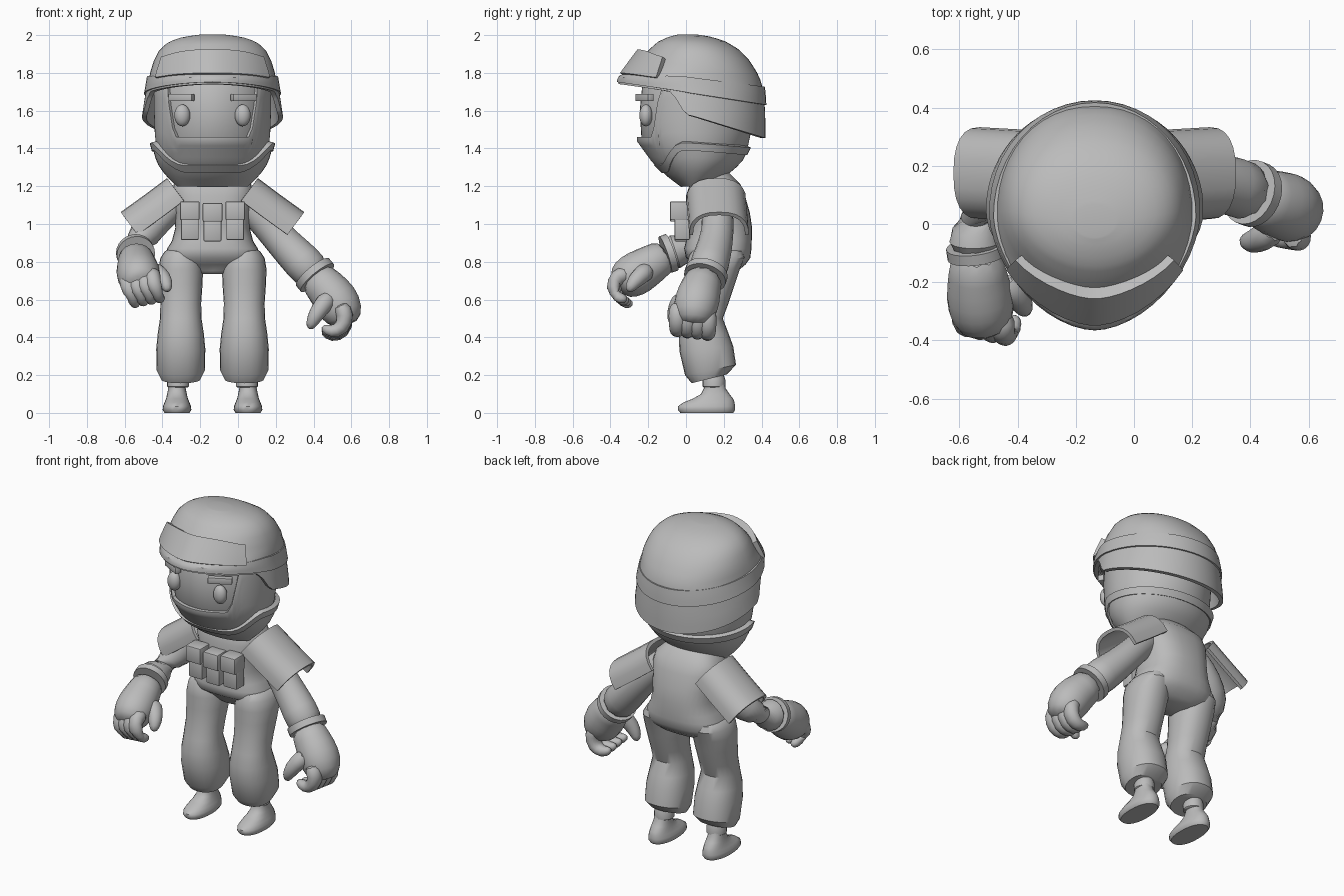
import bpy, bmesh, math
from mathutils import Vector

CX = -0.135   # centre line of the body

if "Cube" in bpy.data.objects:
    bpy.data.objects.remove(bpy.data.objects["Cube"], do_unlink=True)

grey = bpy.data.materials.new("plain grey")
grey.use_nodes = True
grey.diffuse_color = (0.5, 0.5, 0.5, 1)
grey.node_tree.nodes["Principled BSDF"].inputs["Base Color"].default_value = (0.5, 0.5, 0.5, 1)


def finish(name, bm, thick=0, subdiv=0, bevel=0, angle=38):
    """Turn a bmesh into a named, smoothed object."""
    bmesh.ops.recalc_face_normals(bm, faces=bm.faces)
    mesh = bpy.data.meshes.new(name)
    bm.to_mesh(mesh)
    bm.free()
    mesh.materials.append(grey)
    ob = bpy.data.objects.new(name, mesh)
    bpy.context.collection.objects.link(ob)
    bpy.ops.object.select_all(action='DESELECT')
    bpy.context.view_layer.objects.active = ob
    ob.select_set(True)
    if thick:
        mod = ob.modifiers.new("thickness", 'SOLIDIFY')
        mod.thickness, mod.offset = thick, 0
    if bevel:
        mod = ob.modifiers.new("soft edge", 'BEVEL')
        mod.width, mod.segments = bevel, 2
    if subdiv:
        ob.modifiers.new("round", 'SUBSURF').levels = subdiv
    for mod in list(ob.modifiers):
        bpy.ops.object.modifier_apply(modifier=mod.name)
    bpy.ops.object.shade_smooth_by_angle(angle=math.radians(angle))
    return ob


def skin(bm, rings, closed=True):
    for a, b in zip(rings, rings[1:]):
        n = len(a)
        for i in range(n if closed else n - 1):
            j = (i + 1) % n
            bm.faces.new((a[i], a[j], b[j], b[i]))


def sample(prof, z):
    """Interpolate half width, front and back of a profile at a height."""
    z = min(max(z, prof[0][0]), prof[-1][0])
    for a, b in zip(prof, prof[1:]):
        if z <= b[0]:
            t = (z - a[0]) / (b[0] - a[0])
            return [u + (v - u) * t for u, v in zip(a[1:], b[1:])]


def shell(name, prof, lo=None, hi=None, rows=None, cols=48, back=2, front=2, cx=CX,
          off=0, thick=0, arc=(0, 360), ease=False, angle=38, tilt=0):
    """Oval loft; lo and hi give its edge heights for a direction (c, s)."""
    bm = bmesh.new()
    full = arc[1] - arc[0] == 360
    steps = [r[0] for r in prof] if rows is None else range(rows + 1)
    rings = []
    for step in steps:
        ring = []
        for i in range(cols):
            a = math.radians(arc[0] + (arc[1] - arc[0]) * i / (cols if full else cols - 1))
            c, s = math.cos(a), math.sin(a)
            z = step
            if rows is not None:
                t = math.sin(step / rows * math.pi / 2) if ease else step / rows
                z = lo(c, s) + (hi(c, s) - lo(c, s)) * t
            hx, yf, yb = sample(prof, z)
            e = 2 / (back if s > 0 else front)
            x = math.copysign(abs(c) ** e, c) * (hx + off)
            y = math.copysign(abs(s) ** e, s) * ((yb - yf) / 2 + off)
            z += tilt * y * max(0, 1 - (z - prof[0][0]) / .25)
            ring.append(bm.verts.new((cx + x, (yf + yb) / 2 + y, z)))
        rings.append(ring)
    skin(bm, rings, full)
    if not thick:
        bm.faces.new(rings[0])
    if full and (not thick or ease):
        bm.faces.new(rings[-1])
    return finish(name, bm, thick, angle=angle)


def tube(name, pts, sides=10, subdiv=1):
    """Round limb through points (x, y, z, radius)."""
    bm = bmesh.new()
    rings = []
    ps = [Vector(p[:3]) for p in pts]
    for i, p in enumerate(ps):
        d = (ps[min(i + 1, len(ps) - 1)] - ps[max(i - 1, 0)]).normalized()
        u = d.cross(Vector((0.3, 1, 0.2))).normalized() if abs(d.y) < 0.7 else d.cross(Vector((1, 0, 0))).normalized()
        v = d.cross(u)
        r = pts[i][3]
        rings.append([bm.verts.new(p + r * (math.cos(k * math.tau / sides) * u + math.sin(k * math.tau / sides) * v))
                      for k in range(sides)])
    skin(bm, rings)
    bm.faces.new(rings[0])
    bm.faces.new(rings[-1])
    return finish(name, bm, subdiv=subdiv)


def box(name, centre, size, turn=0, bevel=0.008):
    bm = bmesh.new()
    bmesh.ops.create_cube(bm, size=1)
    bmesh.ops.scale(bm, vec=size, verts=bm.verts)
    ob = finish(name, bm, bevel=bevel)
    ob.location = centre
    ob.rotation_euler.z = turn
    return ob


def ramp(v, a, b):
    t = min(max((v - a) / (b - a), 0), 1)
    return t * t * (3 - 2 * t)


# Head, hood with face opening, and chin guard
head = [(1.21, .13, -.01, .08), (1.26, .2, -.08, .17), (1.33, .25, -.155, .26), (1.44, .28, -.235, .315),
        (1.6, .286, -.245, .33), (1.75, .286, -.23, .33), (1.85, .22, -.16, .26)]
shell("head", head, front=1.9)
shell("hood", head, lambda c, s: 1.3, lambda c, s: 1.46 + .33 * ramp(s, -.76, -.54), 8, 72,
      front=1.9, off=.014, thick=.02)
guard = [(1.2, .17, -.01, .1), (1.26, .235, -.09, .2), (1.33, .283, -.16, .282), (1.45, .315, -.235, .342)]


def guard_top(c, s):
    return 1.43 - .02 * s - .13 * ramp(-s, .22, .9)


shell("chin_guard", guard, lambda c, s: 1.205, guard_top, 6, off=.004, thick=.02)
shell("chin_guard_lip", guard, lambda c, s: guard_top(c, s) - .04, guard_top, 2, off=.01, thick=.026)

# Eyes and brows
for side, word in ((1, "left"), (-1, "right")):
    bm = bmesh.new()
    bmesh.ops.create_uvsphere(bm, u_segments=20, v_segments=12, radius=1)
    bmesh.ops.scale(bm, vec=(.042, .035, .058), verts=bm.verts)
    bmesh.ops.translate(bm, vec=(CX + side * .16, -.212, 1.575), verts=bm.verts)
    finish(word + "_eye", bm)
    box(word + "_brow", (CX + side * .165, -.22, 1.67), (.14, .035, .038), side * .5, .003)

# Helmet dome, band, neck skirt and brow plate
dome = [(1.45, .372, -.33, .41), (1.55, .366, -.335, .41), (1.66, .35, -.345, .405), (1.72, .338, -.35, .4),
        (1.77, .33, -.345, .385), (1.81, .322, -.28, .365), (1.87, .302, -.235, .325), (1.92, .275, -.19, .275),
        (1.96, .228, -.145, .21), (1.985, .155, -.09, .135), (2.0, .04, -.03, .04)]


def band_low(c, s):
    return 1.69 - .06 * s


shell("helmet_dome", dome, lambda c, s: band_low(c, s) + .02, lambda c, s: 1.996, 14,
      back=2.15, front=1.9, thick=.012, ease=True)
shell("helmet_band", dome, band_low, lambda c, s: 1.775 - .05 * s - .04 * ramp(-s, 0, 1), 3,
      front=1.75, off=.006, thick=.026)
shell("helmet_skirt", dome, lambda c, s: band_low(c, s) - .01 - (.11 + .055 * max(s, 0)) * ramp(s, -.35, -.1),
      lambda c, s: band_low(c, s) + .02, 4, 72, front=1.75, off=-.002, thick=.024)
plate = [(1.74, .36, -.365, .42), (1.79, .35, -.335, .4), (1.92, .3, -.238, .29)]
shell("brow_plate", plate, lambda c, s: 1.765 + .02 * ramp(-s, .4, 1), lambda c, s: 1.87 + .04 * ramp(-s, .4, 1),
      3, 16, front=1.7, off=-.008, thick=.05, arc=(212, 328))

# Torso and pouches
shell("torso", [(.735, .08, .09, .24), (.752, .18, .08, .275), (.785, .232, .05, .315), (.82, .248, .0, .34),
                (.87, .24, -.01, .347), (.91, .215, .0, .348), (.98, .197, .0, .35), (1.06, .202, .0, .338),
                (1.15, .218, .0, .312), (1.21, .205, .02, .288), (1.25, .16, .04, .25), (1.3, .1, .06, .2)],
      cols=32, back=2.5, front=2.6, angle=60)
for i in (-1, 0, 1):
    x = CX + i * .12
    z = 1.015 - .008 * (i == 0)
    box("pouch", (x, -.02, z - .035), (.094, .08, .13))
    box("pouch_flap", (x, -.035, z + .055), (.104, .1, .1))

# Legs, ankle bands and boots
for side, word in ((1, "left"), (-1, "right")):
    shell(word + "_trouser_leg", [(.18, .105, .03, .215), (.227, .128, -.005, .265),
                                  (.34, .13, -.035, .25), (.42, .122, -.038, .225), (.5, .11, -.02, .195),
                                  (.58, .108, -.005, .225), (.68, .115, .005, .258), (.76, .118, .005, .285),
                                  (.82, .108, .01, .31), (.855, .085, .03, .3), (.875, .05, .08, .25)],
          cols=24, back=2.2, front=2.2, cx=CX + side * .168, angle=35, tilt=.25)
    shell(word + "_ankle_band", [(.135, .052, .095, .2), (.14, .058, .088, .208), (.175, .058, .088, .208),
                                 (.2, .05, .095, .2)], cols=20, cx=CX + side * .182)
    shell(word + "_boot", [(.0, .066, -.03, .25), (.015, .076, -.042, .26), (.035, .074, -.042, .26),
                           (.055, .066, -.015, .257), (.075, .058, .035, .25), (.1, .052, .08, .23),
                           (.13, .046, .095, .21), (.18, .045, .1, .2)],
          cols=24, back=2.2, front=2.3, cx=CX + side * .188, angle=50)

# Curved shoulder pads
for side, word in ((1, "left"), (-1, "right")):
    bm = bmesh.new()
    rows = []
    for off, z, y0 in ((.235, 1.235, .16), (.355, 1.145, .168), (.48, 1.055, .175)):
        row = []
        for k in range(13):
            a = math.pi * k / 12
            drop = .14 * (1 - math.sin(a) ** .8)
            y = y0 + .148 * math.copysign(abs(math.cos(a)) ** .8, math.cos(a))
            row.append(bm.verts.new((CX + side * (off - .6 * drop), y, z - .8 * drop)))
        rows.append(row)
    skin(bm, rows, closed=False)
    finish(word + "_shoulder_pad", bm, thick=.02)


# Arms, cuffs and gloved hands
def arm(word, limb, cuff, palm, knuckles, bends, thumb):
    tube(word + "_arm", limb)
    (a, b) = (Vector(p) for p in cuff)
    r = limb[-1][3] + .002
    tube(word + "_cuff", [(*a, r - .015), (*a, r), (*b, r), (*b, r - .015)], 24, 0)
    tube(word + "_palm", palm)
    first, last = (Vector(p) for p in knuckles)
    for i in range(4):
        base = first.lerp(last, i / 3)
        path = [(*(base + Vector(d)), w) for d, w in zip(bends, (.048, .054, .05, .042, .02))]
        tube(word + "_finger", path, 8)
    tube(word + "_thumb", thumb, 8)


arm("left", [(.0, .16, 1.16, .08), (.08, .165, 1.08, .088), (.17, .17, .98, .09), (.25, .155, .89, .098),
             (.34, .13, .8, .11), (.42, .1, .715, .112)],
    ((.395, .11, .745), (.42, .1, .715)),
    [(.4, .105, .73, .105), (.46, .08, .67, .112), (.52, .06, .6, .13), (.555, .045, .53, .12), (.565, .04, .46, .08)],
    ((.565, -.045, .53), (.565, .115, .51)),
    ((-.03, 0, .05), (.01, 0, -.01), (-.012, 0, -.085), (-.07, 0, -.105), (-.125, 0, -.075)),
    [(.49, -.01, .62, .06), (.44, -.05, .56, .052), (.4, -.065, .5, .044), (.375, -.055, .44, .02)])

arm("right", [(-.28, .16, 1.16, .08), (-.37, .16, 1.08, .085), (-.46, .14, .99, .088), (-.53, .07, .905, .095),
              (-.55, -.01, .865, .105), (-.54, -.11, .84, .1)],
    ((-.545, -.075, .85), (-.54, -.11, .838)),
    [(-.542, -.09, .845, .095), (-.538, -.17, .795, .106), (-.53, -.25, .745, .126), (-.52, -.32, .705, .118),
     (-.51, -.37, .67, .075)],
    ((-.585, -.33, .685), (-.455, -.36, .71)),
    ((0, .06, .03), (0, -.01, .01), (.015, -.035, -.05), (.035, -.005, -.1), (.05, .05, -.115)),
    [(-.46, -.2, .76, .06), (-.41, -.235, .73, .052), (-.38, -.28, .69, .044), (-.37, -.31, .64, .02)])
